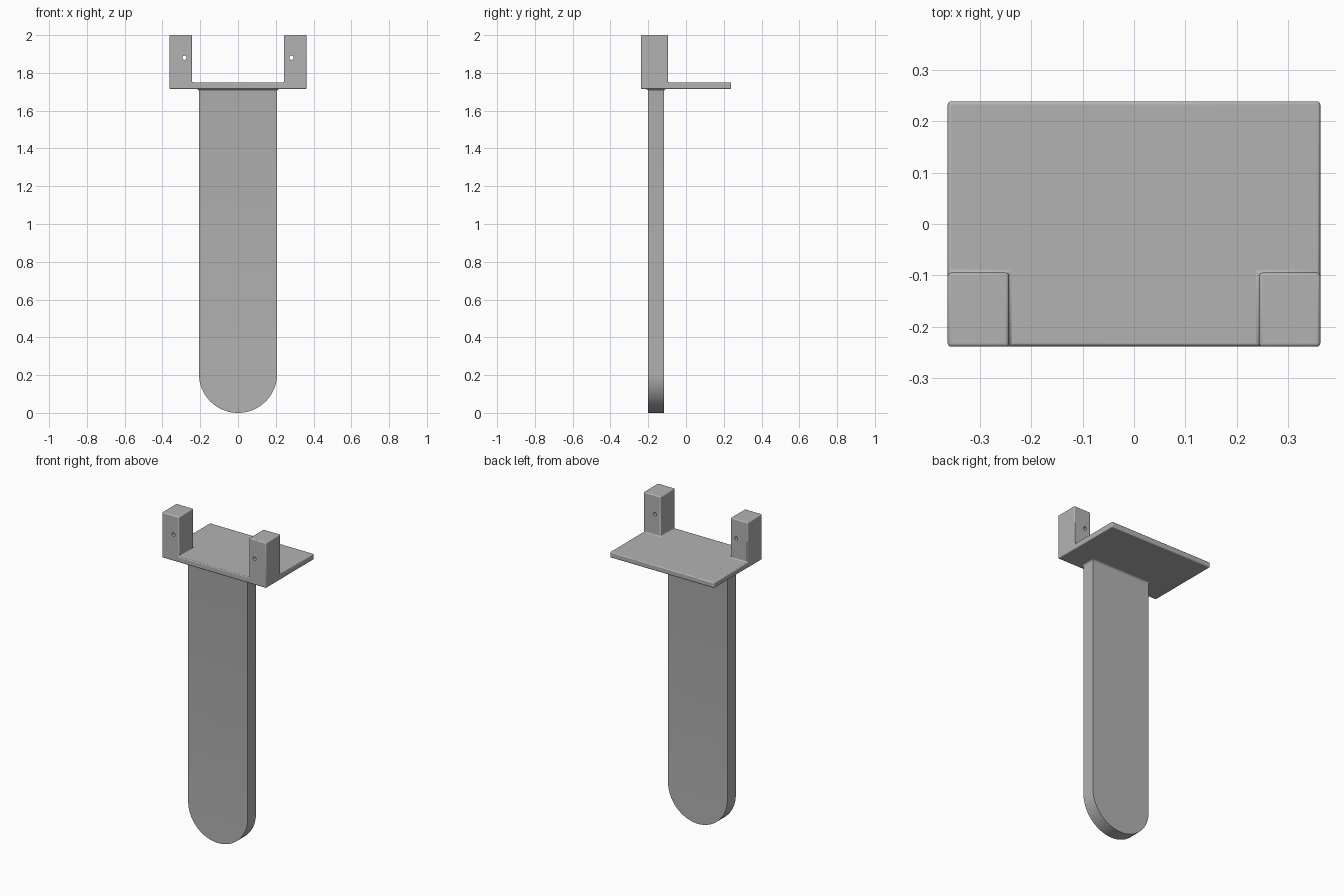
import bpy, bmesh, math
from mathutils import Vector

cube = bpy.data.objects.get("Cube")
if cube:
    bpy.data.objects.remove(cube, do_unlink=True)

grey = bpy.data.materials.new("plain grey")
grey.use_nodes = True
colour = (0.45, 0.45, 0.45, 1)
grey.diffuse_color = colour
grey.node_tree.nodes["Principled BSDF"].inputs["Base Color"].default_value = colour

HALF_W, HALF_D = 0.363, 0.239
POST_IN, POST_BACK = 0.244, -0.095
BASE, SHELF_TOP, TOP = 1.715, 1.75, 2.0


def make_object(name, bm):
    bmesh.ops.recalc_face_normals(bm, faces=bm.faces)
    mesh = bpy.data.meshes.new(name)
    bm.to_mesh(mesh)
    bm.free()
    obj = bpy.data.objects.new(name, mesh)
    bpy.context.collection.objects.link(obj)
    mesh.materials.append(grey)
    return obj


def smooth(obj):
    bpy.ops.object.select_all(action="DESELECT")
    obj.select_set(True)
    bpy.context.view_layer.objects.active = obj
    bpy.ops.object.shade_smooth_by_angle(angle=math.radians(35))


def raise_faces(bm, faces, height):
    """Extrude faces upward and return the new top faces."""
    geom = bmesh.ops.extrude_face_region(bm, geom=faces)["geom"]
    bmesh.ops.delete(bm, geom=faces, context="FACES_ONLY")
    verts = [g for g in geom if isinstance(g, bmesh.types.BMVert)]
    bmesh.ops.translate(bm, verts=verts, vec=(0, 0, height))
    return [g for g in geom if isinstance(g, bmesh.types.BMFace)]


# Shelf with two front posts, grown from one plan grid
bm = bmesh.new()
xs = (-HALF_W, -POST_IN, POST_IN, HALF_W)
ys = (-HALF_D, POST_BACK, HALF_D)
grid = [[bm.verts.new((x, y, BASE)) for x in xs] for y in ys]
plan = [bm.faces.new((grid[j][i], grid[j][i + 1], grid[j + 1][i + 1], grid[j + 1][i]))
        for j in range(2) for i in range(3)]
bottom = bmesh.ops.duplicate(bm, geom=plan)
tops = raise_faces(bm, plan, SHELF_TOP - BASE)
posts = [f for f in tops if abs(f.calc_center_median().x) > POST_IN
         and f.calc_center_median().y < POST_BACK]
raise_faces(bm, posts, TOP - SHELF_TOP)
bmesh.ops.remove_doubles(bm, verts=bm.verts, dist=0.0001)
bmesh.ops.recalc_face_normals(bm, faces=bm.faces)
bmesh.ops.dissolve_limit(bm, angle_limit=0.01, verts=bm.verts, edges=bm.edges)
shelf = make_object("shelf_with_posts", bm)
bevel = shelf.modifiers.new("soft edges", "BEVEL")
bevel.width = 0.006
bevel.segments = 3
bevel.limit_method = "ANGLE"
smooth(shelf)

# Screw holes through the posts
for side, label in ((-1, "right"), (1, "left")):
    bm = bmesh.new()
    bmesh.ops.create_cone(bm, cap_ends=True, segments=24, radius1=0.011, radius2=0.011, depth=0.4)
    cutter = make_object(label + "_hole_cutter", bm)
    cutter.location = (side * 0.283, -0.167, 1.88)
    cutter.rotation_euler.x = math.pi / 2
    cutter.hide_render = True
    cutter.hide_viewport = True
    cutter.display_type = "WIRE"
    cut = shelf.modifiers.new(label + " hole", "BOOLEAN")
    cut.operation = "DIFFERENCE"
    cut.solver = "EXACT"
    cut.object = cutter

# Long tongue with a round end and a small flare where it meets the shelf
RADIUS, FRONT, BACK, FLARE = 0.207, -0.2, -0.117, 0.014
bm = bmesh.new()
outline = [(RADIUS * math.cos(a), RADIUS + RADIUS * math.sin(a))
           for a in (math.pi + math.pi * i / 48 for i in range(49))]
outline += [(RADIUS, BASE - FLARE), (-RADIUS, BASE - FLARE)]
face = bm.faces.new([bm.verts.new((x, FRONT, z)) for x, z in outline])
geom = bmesh.ops.extrude_face_region(bm, geom=[face])["geom"]
bmesh.ops.translate(bm, verts=[g for g in geom if isinstance(g, bmesh.types.BMVert)],
                    vec=(0, BACK - FRONT, 0))
cap = [max(bm.faces, key=lambda f: f.calc_center_median().z)]
mid_y = (FRONT + BACK) / 2
grow = rise = 0
for step in range(1, 6):
    a = step * math.pi / 10
    new_grow, new_rise = FLARE * (1 - math.cos(a)), FLARE * math.sin(a)
    cap = raise_faces(bm, cap, new_rise - rise)
    for v in cap[0].verts:
        v.co += Vector((math.copysign(new_grow - grow, v.co.x),
                        math.copysign(new_grow - grow, v.co.y - mid_y), 0))
    grow, rise = new_grow, new_rise
tongue = make_object("tongue", bm)
smooth(tongue)
